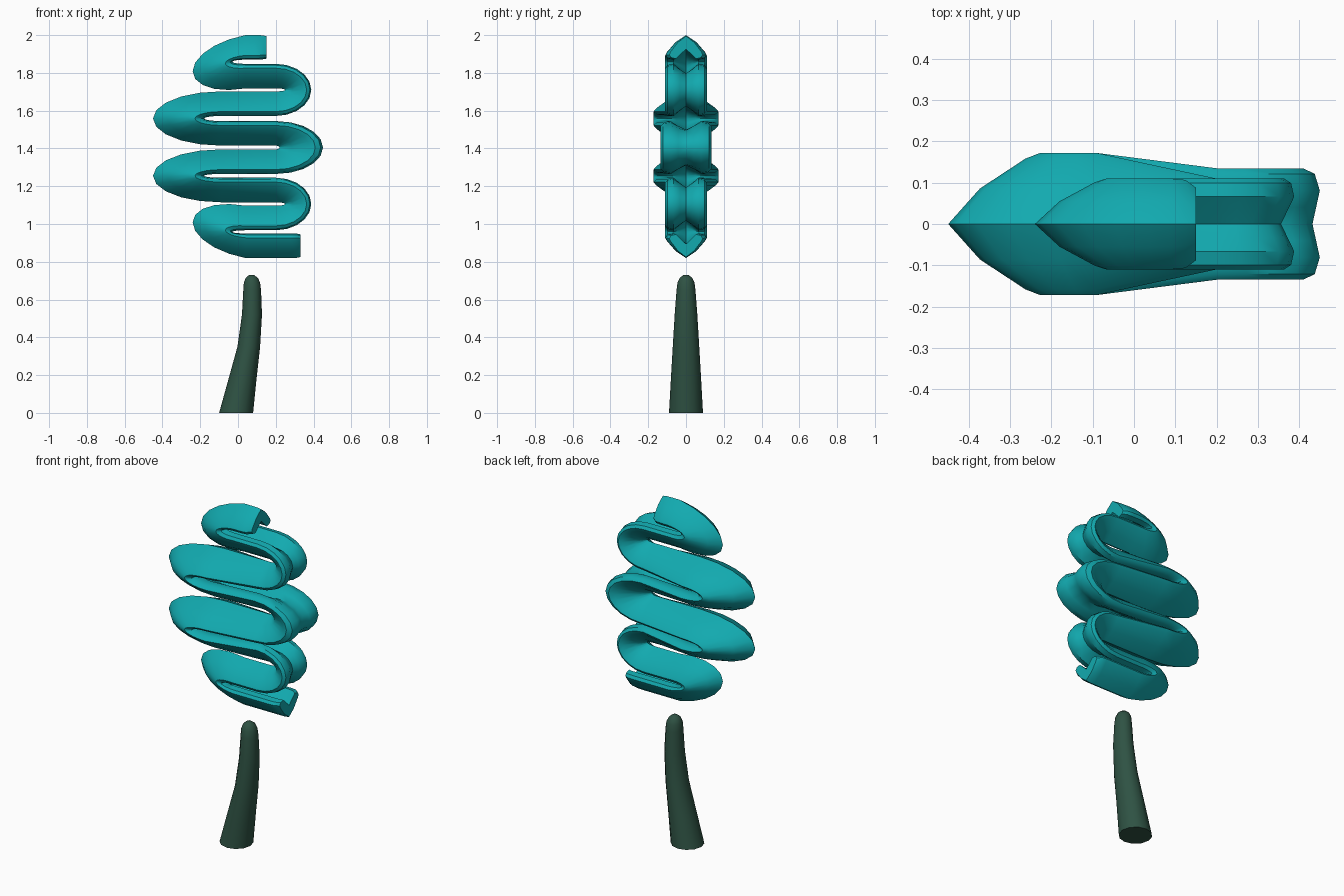
import bpy, bmesh, math

if "Cube" in bpy.data.objects:
    bpy.data.objects.remove(bpy.data.objects["Cube"])


def material(name, rgb):
    m = bpy.data.materials.new(name)
    m.diffuse_color = (*rgb, 1)
    m.use_nodes = True
    m.node_tree.nodes["Principled BSDF"].inputs["Base Color"].default_value = m.diffuse_color
    return m


def loft(name, rings, mat, angle):
    """Skin a list of equal-length rings and cap both ends."""
    bm = bmesh.new()
    vs = [[bm.verts.new(p) for p in ring] for ring in rings]
    n = len(rings[0])
    for a, b in zip(vs, vs[1:]):
        for i in range(n):
            j = (i + 1) % n
            bm.faces.new((a[i], a[j], b[j], b[i]))
    bm.faces.new(vs[0])
    bm.faces.new(vs[-1])
    bmesh.ops.recalc_face_normals(bm, faces=bm.faces)
    me = bpy.data.meshes.new(name)
    bm.to_mesh(me)
    bm.free()
    ob = bpy.data.objects.new(name, me)
    bpy.context.collection.objects.link(ob)
    me.materials.append(mat)
    bpy.context.view_layer.objects.active = ob
    ob.select_set(True)
    bpy.ops.object.shade_smooth_by_angle(angle=math.radians(angle))
    ob.select_set(False)
    return ob


teal = material("teal leaves", (0.006, 0.40, 0.43))
dark = material("dark green trunk", (0.028, 0.085, 0.057))

# Foliage: a chevron-section ribbon winding down in eight strokes
T = 0.065


def section(groove):
    half = [(0, T), (0.5, 0.028), (0.92, -0.025), (1, -0.042), (0.9, -0.058),
            (0.6, -T), (0.3, (groove - T) / 2), (0, groove)]
    return half + [(-y, n) for y, n in half[-2:0:-1]]


strokes = [1.935, 1.783, 1.637, 1.48, 1.33, 1.18, 1.032, 0.885]
# side, bend start x, inner x, outer x, half width, groove offset, tip shift in z
bends = [(-1, 0.04, -0.03, -0.24, 0.11, -0.01, -0.05),
         (1, 0.20, 0.25, 0.388, 0.11, -0.035, 0),
         (-1, -0.09, -0.18, -0.45, 0.172, -0.01, 0),
         (1, 0.20, 0.22, 0.45, 0.135, -0.055, 0),
         (-1, -0.09, -0.18, -0.45, 0.172, -0.01, 0),
         (1, 0.20, 0.25, 0.388, 0.11, -0.035, 0),
         (-1, 0.04, -0.03, -0.24, 0.11, -0.01, 0.05)]


def end_ring(x, z, flip, s):
    return [(x, y * 0.11 * s, z + flip * n * (0.6 + 0.4 * s)) for y, n in section(-0.01)]


rings = [end_ring(0.15, strokes[0], 1, 0.8), end_ring(0.125, strokes[0], 1, 0.97),
         end_ring(0.09, strokes[0], 1, 1)]
STEPS = 10
for k, (side, xc, xin, xout, w, groove, shift) in enumerate(bends):
    mid = (strokes[k] + strokes[k + 1]) / 2
    h = (strokes[k] - strokes[k + 1]) / 2
    for s in range(STEPS + 1):
        t = math.pi / 2 - math.pi * s / STEPS
        c = max(math.cos(t), 0)
        ring = []
        for y, n in section(-0.01 + (groove + 0.01) * c):
            o = -side * n                     # offset away from the bend centre
            f = (o + T) / (2 * T)
            reach = xin + (xout - xin) * f - xc
            ring.append((xc + reach * c, y * w,
                         mid + math.sin(t) * (h + o) + shift * f * c))
        rings.append(ring)
rings += [end_ring(0.28, strokes[-1], -1, 1), end_ring(0.31, strokes[-1], -1, 0.97),
          end_ring(0.332, strokes[-1], -1, 0.8)]
loft("winding_foliage", rings, teal, 40)

# Trunk: tapered, leaning, with a rounded tip
profile = [(0, -0.01, 0.09, 0.09), (0.18, 0.024, 0.074, 0.08), (0.35, 0.057, 0.060, 0.07),
           (0.52, 0.074, 0.053, 0.06), (0.65, 0.075, 0.047, 0.05), (0.69, 0.074, 0.043, 0.045),
           (0.715, 0.073, 0.032, 0.033), (0.73, 0.072, 0.013, 0.013)]
loft("trunk", [[(cx + rx * math.cos(a * math.pi / 6), ry * math.sin(a * math.pi / 6), z)
                for a in range(12)] for z, cx, rx, ry in profile], dark, 50)
